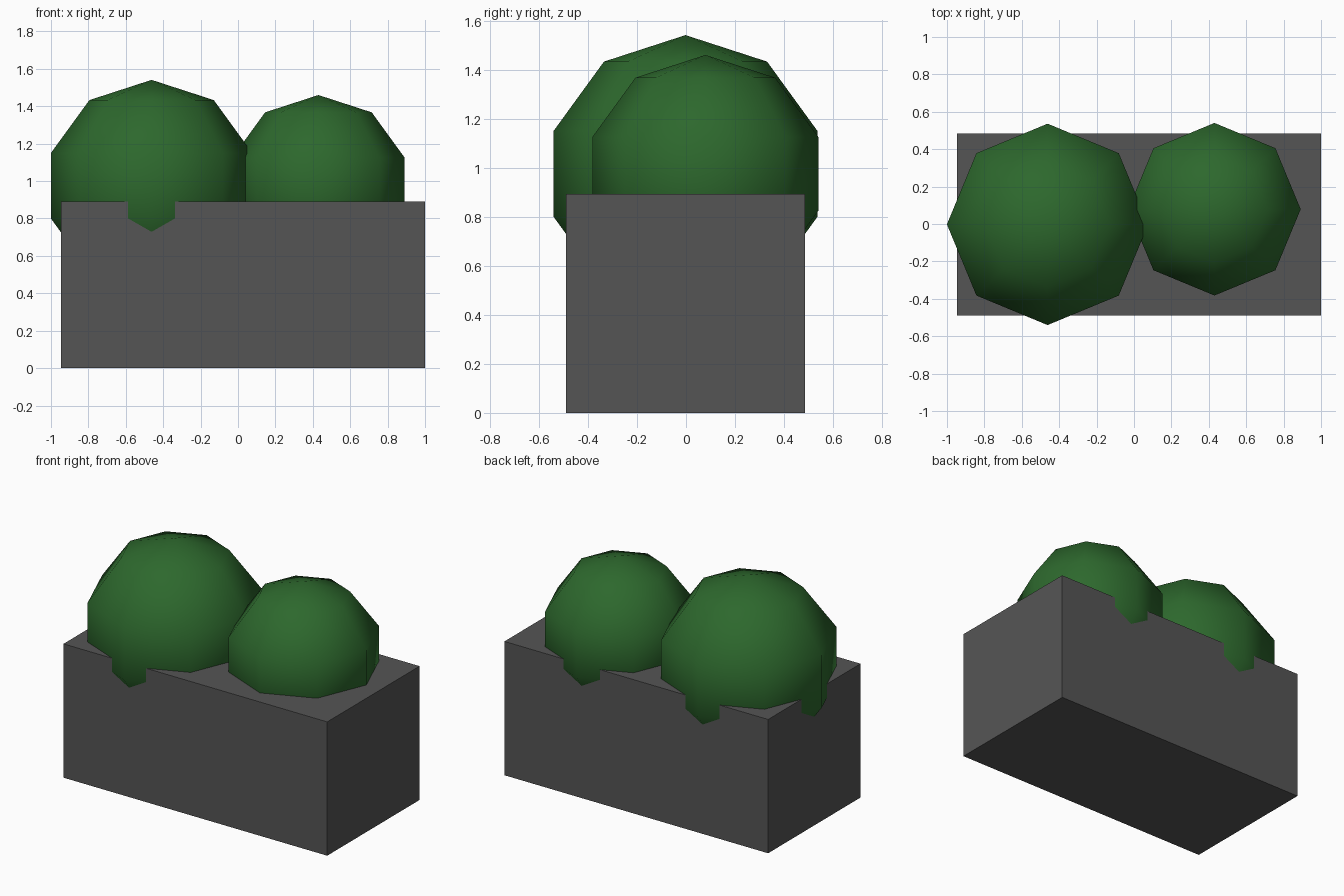
import bpy, bmesh
from mathutils import Matrix

if "Cube" in bpy.data.objects:
    bpy.data.objects.remove(bpy.data.objects["Cube"])


def material(name, rgb):
    m = bpy.data.materials.new(name)
    m.diffuse_color = (*rgb, 1.0)
    m.use_nodes = True
    m.node_tree.nodes["Principled BSDF"].inputs["Base Color"].default_value = m.diffuse_color
    return m


def add_object(name, bm, mat, location, smooth):
    mesh = bpy.data.meshes.new(name)
    for f in bm.faces:
        f.smooth = smooth
    bm.to_mesh(mesh)
    bm.free()
    mesh.materials.append(mat)
    obj = bpy.data.objects.new(name, mesh)
    obj.location = location
    bpy.context.collection.objects.link(obj)
    return obj


STONE = material("dark grey stone", (0.091, 0.091, 0.091))
LEAF = material("dark green leaves", (0.026, 0.138, 0.026))


# Rectangular planter block
def planter(name, size, location):
    bm = bmesh.new()
    bmesh.ops.create_cube(bm, size=1.0, matrix=Matrix.Diagonal((*size, 1.0)))
    add_object(name, bm, STONE, location, False)


# Coarse round shrub: eight sides, five bands
def bush(name, radius, location):
    bm = bmesh.new()
    bmesh.ops.create_uvsphere(bm, u_segments=8, v_segments=5, radius=radius)
    add_object(name, bm, LEAF, location, True)


planter("planter", (1.945, 0.973, 0.892), (0.0275, -0.002, 0.446))
bush("large_bush", 0.566, (-0.462, -0.002, 0.975))
bush("small_bush", 0.485, (0.430, 0.079, 0.975))
